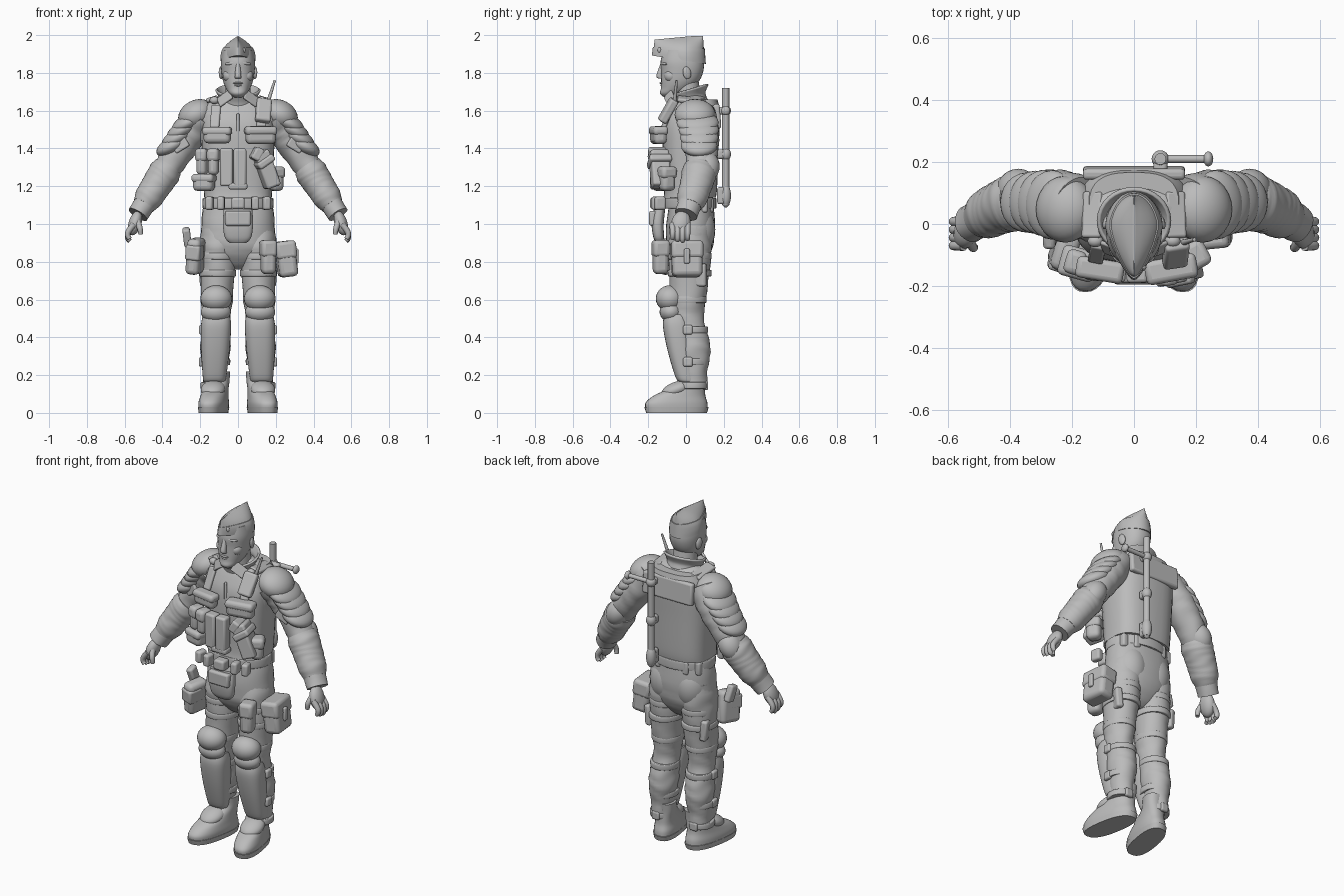
import bpy, bmesh, math
from mathutils import Vector, Matrix, Euler

if "Cube" in bpy.data.objects:
    bpy.data.objects.remove(bpy.data.objects["Cube"])

grey = bpy.data.materials.new("plain grey")
grey.use_nodes = True
grey.diffuse_color = (.5, .5, .5, 1)
grey.node_tree.nodes["Principled BSDF"].inputs["Base Color"].default_value = grey.diffuse_color
parts = []


def finish(name, bm):
    bmesh.ops.recalc_face_normals(bm, faces=bm.faces)
    mesh = bpy.data.meshes.new(name)
    bm.to_mesh(mesh)
    bm.free()
    mesh.materials.append(grey)
    obj = bpy.data.objects.new(name, mesh)
    bpy.context.collection.objects.link(obj)
    parts.append(obj)
    return obj


def smooth_path(rows, steps=5):
    """Interpolate rows of x, y, z, width radius, depth radius."""
    points = [Vector(row) for row in rows]
    path = []
    for i, start in enumerate(points[:-1]):
        end = points[i + 1]
        leave = (end - points[max(i - 1, 0)]) / 2
        arrive = (points[min(i + 2, len(points) - 1)] - start) / 2
        for step in range(steps):
            t = step / steps
            ease = t * t * (3 - 2 * t)
            path.append(start.lerp(end, ease) + leave * t * (1 - t) ** 2 - arrive * t * t * (1 - t))
    return path + [points[-1]]


def loft(name, rows, power=2, fold=0, level=True, capped=True, warp=None, sides=32):
    """Skin rounded sections, level or square to their path, with cloth folds."""
    bm = bmesh.new()
    rings, path = [], smooth_path(rows)
    for i, point in enumerate(path):
        centre, (width, depth) = Vector(point[:3]), point[3:]
        turn = Matrix.Identity(3)
        if not level:
            ahead = Vector(path[min(i + 1, len(path) - 1)][:3]) - Vector(path[max(i - 1, 0)][:3])
            across = Vector((0, 1, 0)).cross(ahead).normalized()
            turn = Matrix((across, ahead.cross(across).normalized(), ahead.normalized())).transposed()
        ring = []
        for j in range(sides):
            angle = math.tau * j / sides
            c, s = math.cos(angle), math.sin(angle)
            swell = 1 + fold * math.sin(i * 1.3 + math.sin(angle * 2 + i / 3) * 2)
            offset = Vector((math.copysign(abs(c) ** (2 / power), c) * width,
                             math.copysign(abs(s) ** (2 / power), s) * depth, 0))
            spot = centre + turn @ offset * swell
            ring.append(bm.verts.new(warp(spot) if warp else spot))
        rings.append(ring)
    for low, high in zip(rings, rings[1:]):
        for j in range(sides):
            k = (j + 1) % sides
            bm.faces.new((low[j], low[k], high[k], high[j]))
    if capped:
        bm.faces.new(rings[0])
        bm.faces.new(rings[-1])
    return finish(name, bm)


def column(name, rows, depth=1.0, side=0, **options):
    """Upright loft of height, y, width; a side places it on that leg's line."""
    sections = [(side * (.13 - .03 * z), y, z, width, own[0] if own else width * depth)
                for z, y, width, *own in rows]
    return loft(name, sections, **options)


def band(name, z, y, width, depth, side=0, height=.035):
    edge = height / 2
    rows = [(z + lift * edge, y, width - inset) for lift, inset in
            ((-1, .008), (-.8, 0), (.8, 0), (1, .008))]
    column(name, rows, depth, side)


def rod(name, points, radius, tip=None):
    taper = ((tip or radius) - radius) / (len(points) - 1)
    rows = [(*point, radius + taper * i, radius + taper * i) for i, point in enumerate(points)]
    loft(name, rows, level=False, sides=12)


def place(name, bm, at, size, turn):
    bmesh.ops.scale(bm, vec=size, verts=bm.verts)
    bm.transform(Matrix.Translation(at) @ Euler(turn).to_matrix().to_4x4())
    return finish(name, bm)


def box(name, at, size, turn=(0, 0, 0), bevel=.012):
    bm = bmesh.new()
    bmesh.ops.create_cube(bm, size=1)
    rounding = place(name, bm, at, size, turn).modifiers.new("rounded edges", 'BEVEL')
    rounding.width = min(bevel, min(size) * .4)
    rounding.segments = 3


def ball(name, at, size, turn=(0, 0, 0)):
    bm = bmesh.new()
    bmesh.ops.create_uvsphere(bm, u_segments=24, v_segments=14, radius=1)
    place(name, bm, at, size, turn)


def pouch(name, at, size, turn=(0, 0, 0)):
    """Soft bag with an overlapping lid."""
    box(name, at, size, turn, bevel=.025)
    width, depth, height = size
    lid_at = Vector(at) + Euler(turn).to_matrix() @ Vector((0, 0, height * .25))
    box(name + "_lid", lid_at, (width + .01, depth + .01, height * .5), turn, bevel=.02)


def front_gear(name, x, z, width, height, depth=.06, tilt=0.0, build=box):
    """Gear that follows the curve of the belly."""
    build(name, (x, x * x - .16, z), (width, depth, height), (0, tilt, x * 1.5))


def arm(t, side, out=0.0, back=0.0, up=0.0):
    """Point at fraction t from shoulder to wrist, with an offset."""
    shoulder, elbow, wrist = Vector((.18, .05, 1.58)), Vector((.31, .14, 1.4)), Vector((.53, 0, 1.05))
    spot = shoulder.lerp(elbow, t).lerp(elbow.lerp(wrist, t), t) + Vector((out, back, up))
    return Vector((spot.x * side, spot.y, spot.z))


def arm_cover(name, side, start, end, radius, taper, fold, lip=0.0):
    rows = []
    for step in range(7):
        t = start + (end - start) * step / 6
        r = radius - taper * t - (lip if step in (0, 6) else 0)
        rows.append((*arm(t, side), r, r * 1.08))
    loft(name, rows, level=False, fold=fold)


# Head and neck
column("head", [(1.67, -.09, .02), (1.69, -.08, .045), (1.72, -.05, .065), (1.76, -.03, .08),
                (1.81, -.02, .088), (1.86, -.02, .09), (1.92, -.02, .08)], depth=1.27, power=2.2)
column("neck", [(1.6, .02, .07), (1.77, 0, .065)])
column("nose", [(1.77, -.13, .016), (1.785, -.14, .017), (1.85, -.125, .01)])
ball("upper_lip", (0, -.128, 1.746), (.026, .012, .006))
ball("lower_lip", (0, -.124, 1.734), (.022, .012, .007))
ball("chin", (0, -.108, 1.695), (.033, .026, .022))

# Folded cap, pointed at the front, with its ridge rising to the back
def cap_shape(spot):
    narrow = 1 + min(0, spot.y) * 3.3
    rise = (spot.y + .04) * (2 - spot.z) * 1.2
    ridge = min(0, spot.y - .03) * max(0, spot.z - 1.87) * .8
    return Vector((spot.x * narrow, spot.y, spot.z - rise + ridge))


def cap_layer(name, levels, grow):
    rows = [(0, -.038, 1.87 + u / 8, (1 - u ** 3) * .09 + grow, .135 - u * .01 + grow) for u in levels]
    loft(name, rows, warp=cap_shape)


cap_layer("cap_crown", [i / 8 for i in range(9)], .003)
cap_layer("cap_turnup", [0, .2, .4, .55], .008)
ball("cap_badge", (.03, -.14, 1.92), (.01, .01, .015))

# Shirt, vest and collar
column("shirt", [(1.1, .03, .17), (1.3, .02, .18), (1.5, .02, .21), (1.58, .03, .22), (1.63, .04, .19),
                 (1.665, .04, .13), (1.69, .03, .07)], depth=.55, fold=.01)
column("vest", [(1.14, .02, .18), (1.2, .025, .182), (1.4, .025, .192), (1.52, .03, .193), (1.6, .045, .175),
                (1.66, .055, .145)], depth=.77, power=2.8)
box("upper_back_panel", (0, .165, 1.57), (.33, .035, .13), (.08, 0, 0))
box("front_zip", (0, -.117, 1.46), (.015, .015, .25))
collar = column("collar", [(1.63, .02, .09), (1.67, .01, .09), (1.71, .01, .11)], depth=.9, capped=False,
                warp=lambda spot: spot + Vector((0, 0, spot.y * .3)))
collar.modifiers.new("thickness", 'SOLIDIFY').thickness = .012

# Chest and belly gear
front_gear("right_chest_pouch", -.11, 1.47, .145, .085, build=pouch)
front_gear("left_chest_pouch", .12, 1.47, .16, .095, depth=.07, build=pouch)
for x in (-.19, -.13):
    front_gear("magazine_pouch", x, 1.33, .055, .14, depth=.07, build=pouch)
front_gear("right_belly_pouch", -.18, 1.22, .11, .09, depth=.09, build=pouch)
for x in (-.06, .01):
    front_gear("centre_panel", x, 1.3, .068, .2, depth=.06)
front_gear("centre_buckle", 0, 1.2, .1, .035)
front_gear("chest_holster", .15, 1.29, .08, .2, depth=.1, tilt=-.35)
front_gear("chest_holster_strap", .14, 1.33, .1, .04, depth=.12, tilt=-.6)
front_gear("chest_holster_grip", .1, 1.37, .05, .07, depth=.1, tilt=.5)
pouch("left_belly_pouch", (.2, -.1, 1.24), (.07, .08, .13), (0, 0, .5))
box("radio", (.135, -.095, 1.6), (.08, .045, .135), (-.5, .15, .15))
rod("radio_antenna", [(.16, -.06, 1.65), (.195, -.05, 1.76)], .01, tip=.006)

# Hips, belt and groin guard
column("hips", [(.76, .02, .05), (.8, .02, .12), (.88, .02, .185), (1, .025, .195), (1.17, .03, .17)],
       depth=.66, fold=.012, power=2.3)
band("belt", 1.11, .02, .188, .75, height=.055)
front_gear("belt_buckle", 0, 1.11, .07, .06)
for x in (-.15, -.09, .09, .15):
    front_gear("belt_loop", x, 1.11, .04, .07)
    box("rear_belt_case", (x, .17 - abs(x) / 2, 1.1), (.04, .04, .08))
column("groin_guard", [(.9, -.14, .045), (.93, -.145, .07), (1, -.15, .08), (1.08, -.14, .075)],
       depth=.4, power=3)
front_gear("groin_guard_lid", 0, 1.03, .135, .08, depth=.07)

# Thigh gear
front_gear("left_thigh_pouch", .16, .825, .075, .18, depth=.08, build=pouch)
pouch("left_mask_bag", (.255, .005, .815), (.1, .16, .19), (0, -.12, .1))
box("left_mask_bag_tab", (.31, .005, .83), (.02, .03, .08))
box("right_holster", (-.225, -.08, .83), (.075, .13, .19), (.1, .1, -.3), bevel=.025)
box("right_holster_cover", (-.23, -.11, .85), (.08, .09, .08), (.1, .1, -.3))
box("right_holster_grip", (-.27, -.04, .93), (.04, .06, .1), (.3, -.12, 0))

# Baton with a side handle, carried on the back
baton = Vector((.085, .21, 1.1))
rod("baton", [baton, baton + Vector((0, 0, .62))], .019)
handle = baton + Vector((0, 0, .5))
handle_end = handle + Vector((.155, 0, 0))
rod("baton_handle", [handle, handle_end], .013)
ball("baton_handle_knob", handle_end, (.016, .024, .024))
for lift, height in ((.05, .09), (.27, .05), (.5, .04)):
    grip = baton + Vector((0, 0, lift))
    ball("baton_grip", grip, (.028, .028, height * .7))
    box("baton_mount", grip - Vector((0, .025, 0)), (.045, .04, height))

for s, side in ((1, "left_"), (-1, "right_")):
    # Face
    ball(side + "brow", (s * .036, -.113, 1.85), (.034, .016, .01), (0, s * .1, s * .3))
    ball(side + "eye", (s * .036, -.11, 1.826), (.016, .012, .007), (0, 0, s * .3))
    ball(side + "cheek", (s * .046, -.08, 1.785), (.034, .036, .035))
    ball(side + "ear", (s * .09, .005, 1.8), (.011, .022, .034), (.2, 0, s * .25))

    # Collar tips and vest straps
    box(side + "collar_tip", (s * .07, -.085, 1.665), (.085, .014, .06), (-.5, s * .6, s * .35))
    box(side + "shoulder_strap", (s * .135, .03, 1.655), (.065, .15, .022), (-.12, s * .3, 0))
    ball(side + "strap_button", (s * .125, -.055, 1.655), (.025, .02, .02))
    box(side + "vest_edge", (s * .12, -.095, 1.57), (.05, .02, .13), (-.4, 0, s * .2))

    # Baggy trousers
    column(side + "trouser", [(.13, .045, .058), (.22, .04, .064), (.32, .04, .078), (.4, .03, .078),
                              (.5, .01, .073), (.6, .01, .083), (.8, .02, .096), (.9, .02, .1), (1, .03, .09)],
           depth=1.15, side=s, fold=.025)
    for z in (.83, .74):
        band(side + "thigh_strap", z, .02, .097, 1.18, s)
    box(side + "cargo_pocket", (s * .175, .06, .73), (.04, .1, .12), (0, s * .08, -s * .3))
    ball(side + "seat", (s * .08, .055, .97), (.1, .1, .14))

    # Knee, shin and calf armour
    ball(side + "knee_pad", (s * .115, -.085, .605), (.084, .075, .07))
    ball(side + "knee_pad_lower", (s * .117, -.08, .535), (.08, .06, .055))
    band(side + "knee_strap", .6, .01, .085, 1.15, s)
    column(side + "shin_guard", [(.165, .015, .055), (.19, 0, .062), (.33, -.03, .075), (.46, -.05, .08),
                                 (.52, -.05, .07)], depth=.9, side=s, power=2.6)
    for z in (.44, .27):
        band(side + "calf_strap", z, .03, .08, 1.07, s)
        box(side + "calf_buckle", (s * .195, .01, z), (.025, .05, .05))

    # Boots with toes turned out
    def splay(spot):
        return Vector((spot.x - s * (spot.y + .05) * .17, spot.y, spot.z))

    column(side + "boot_sole", [(0, -.05, .07), (.03, -.05, .074)], depth=2.3, side=s, power=2.5, warp=splay)
    column(side + "boot", [(.025, -.05, .072, .165), (.055, -.05, .073, .163), (.09, -.035, .068, .138),
                           (.125, 0, .064, .1), (.17, .035, .064), (.22, .04, .064)],
           side=s, power=2.4, warp=splay)
    ball(side + "instep_guard", (s * .132, -.05, .125), (.065, .085, .04), (.35, 0, s * .1))
    band(side + "ankle_strap", .145, .035, .072, 1.07, s)
    box(side + "heel_buckle", (s * .126, .105, .145), (.05, .025, .05))

    # Sleeves, layered shoulder plates, elbow and forearm guards
    arm_cover(side + "sleeve", s, 0, 1, radius=.098, taper=.042, fold=.025)
    arm_cover(side + "forearm_guard", s, .6, .93, radius=.118, taper=.05, fold=.012, lip=.012)
    ball(side + "shoulder_cap", arm(.1, s, out=.015, back=-.018, up=.037), (.1, .108, .076), (0, s * .5, 0))
    for plate in range(4):
        spot = arm(.2 + plate * .085, s, out=.03, back=-.015, up=.035)
        ball(side + "shoulder_plate", spot, (.094, .112 - plate * .005, .046), (0, s * .5, 0))
    ball(side + "elbow_pad", arm(.56, s, out=.02, back=.03, up=-.02), (.065, .07, .085), (0, -s * .5, 0))
    box(side + "upper_arm_patch", arm(.37, s, out=.02, back=-.09), (.085, .02, .07), (0, s * .55, s * .2))

    # Hands hanging from the wrists
    ball(side + "palm", arm(1, s, out=.015, back=-.028, up=-.045), (.034, .05, .068), (-.25, -s * .3, 0))
    for finger in range(4):
        back = .008 - finger * .026
        tip = abs(finger - 1.3) * .01 - .145
        rod(side + "finger", [arm(1, s, .02, back, -.05), arm(1, s, .05, back, -.09),
                              arm(1, s, .053, back, tip + .015), arm(1, s, .043, back, tip)], .017, tip=.012)
    rod(side + "thumb", [arm(1, s, .005, -.05, -.03), arm(1, s, -.01, -.075, -.07),
                         arm(1, s, -.015, -.075, -.105)], .018, tip=.012)

# Smooth shading with crisp edges
bpy.ops.object.select_all(action='DESELECT')
for obj in parts:
    obj.select_set(True)
bpy.context.view_layer.objects.active = parts[0]
bpy.ops.object.shade_smooth_by_angle(angle=math.radians(40))
